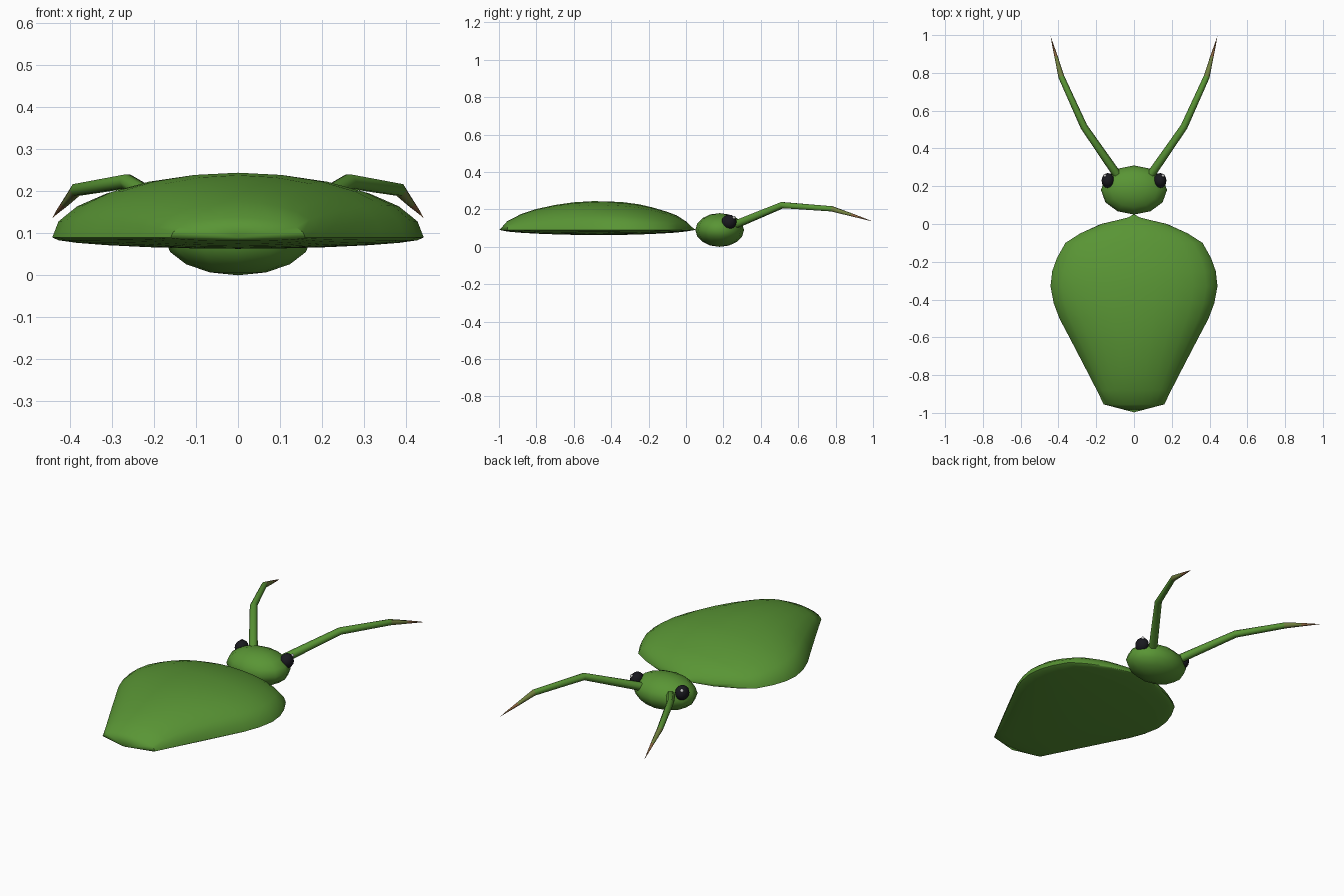
import bpy, bmesh
from math import sin, cos, pi
from mathutils import Vector, Matrix

if "Cube" in bpy.data.objects:
    bpy.data.objects.remove(bpy.data.objects["Cube"])


def mat(name, col):
    m = bpy.data.materials.new(name)
    m.diffuse_color = (*col, 1)
    m.use_nodes = True
    m.node_tree.nodes["Principled BSDF"].inputs["Base Color"].default_value = m.diffuse_color
    return m


GREEN = mat("leaf_green", (0.10, 0.30, 0.035))
OLIVE = mat("olive", (0.17, 0.22, 0.05))
BROWN = mat("brown", (0.26, 0.13, 0.05))
BLACK = mat("eye_black", (0.01, 0.01, 0.014))
WHITE = mat("glint_white", (0.9, 0.9, 0.9))


def finish(bm, name, mats, angle):
    bmesh.ops.recalc_face_normals(bm, faces=bm.faces)
    me = bpy.data.meshes.new(name)
    bm.to_mesh(me)
    bm.free()
    for m in mats:
        me.materials.append(m)
    ob = bpy.data.objects.new(name, me)
    bpy.context.collection.objects.link(ob)
    bpy.ops.object.select_all(action='DESELECT')
    ob.select_set(True)
    bpy.context.view_layer.objects.active = ob
    bpy.ops.object.shade_smooth_by_angle(angle=angle)
    return ob


def loft(bm, rings, start, end, mat_ids=None):
    """Skin closed rings and close both ends with a point."""
    loops = [[bm.verts.new(p) for p in r] for r in rings]
    a, b = bm.verts.new(start), bm.verts.new(end)
    n = len(loops[0])
    for k, (r, s) in enumerate(zip(loops, loops[1:])):
        for i in range(n):
            j = (i + 1) % n
            f = bm.faces.new((r[i], r[j], s[j], s[i]))
            f.material_index = mat_ids[k] if mat_ids else 0
    for i in range(n):
        j = (i + 1) % n
        bm.faces.new((a, loops[0][j], loops[0][i]))
        f = bm.faces.new((b, loops[-1][i], loops[-1][j]))
        f.material_index = mat_ids[-1] if mat_ids else 0


def ellipsoid(name, centre, size, segs, rings, m):
    bm = bmesh.new()
    bmesh.ops.create_uvsphere(
        bm, u_segments=segs, v_segments=rings, radius=1,
        matrix=Matrix.Translation(centre) @ Matrix.Diagonal((*size, 1)))
    return finish(bm, name, [m], pi)


# body: domed top, shallow underside, stations of (y, half width, dome height)
stations = [(-0.955, 0.16, 0.048), (-0.88, 0.197, 0.086), (-0.8, 0.238, 0.112),
            (-0.7, 0.29, 0.134), (-0.6, 0.342, 0.148), (-0.5, 0.395, 0.154),
            (-0.42, 0.425, 0.153), (-0.33, 0.442, 0.148), (-0.25, 0.433, 0.137),
            (-0.18, 0.408, 0.121), (-0.1, 0.363, 0.097), (-0.05, 0.285, 0.078),
            (0.0, 0.175, 0.046), (0.02, 0.09, 0.027), (0.035, 0.03, 0.013)]
RIM = 0.09
N = 24
rings = []
for y, w, h in stations:
    ring = []
    for i in range(N):
        t = 2 * pi * i / N
        z = h * sin(t) if sin(t) > 0 else 0.175 * h * sin(t)
        ring.append((w * cos(t), y, RIM + z))
    rings.append(ring)
bm = bmesh.new()
loft(bm, rings, (0, -0.997, RIM), (0, 0.052, RIM))
finish(bm, "body", [GREEN], 0.75)

# head
ellipsoid("head", (0, 0.18, 0.09), (0.175, 0.13, 0.09), 12, 8, GREEN)

# antenna path: (point, radius)
path = [((0.085, 0.255, 0.115), 0.023), ((0.265, 0.515, 0.223), 0.019),
        ((0.385, 0.78, 0.203), 0.016), ((0.412, 0.885, 0.171), 0.009),
        ((0.43, 0.95, 0.151), 0.004)]
tip = Vector((0.442, 0.996, 0.136))

for side, label in ((1, "right"), (-1, "left")):
    # eye and its glint
    ellipsoid(f"{label}_eye", (side * 0.138, 0.23, 0.133),
              (0.034, 0.04, 0.039), 12, 8, BLACK)
    ellipsoid(f"{label}_eye_glint", (side * 0.154, 0.256, 0.157),
              (0.009, 0.009, 0.009), 8, 6, WHITE)

    # antenna
    pts = [Vector(p) for p, r in path] + [tip]
    rings = []
    for k, (p, r) in enumerate(path):
        d = (pts[k + 1] - pts[max(k - 1, 0)]).normalized()
        u = d.cross(Vector((0, 0, 1))).normalized()
        v = u.cross(d)
        ring = [pts[k] + r * (cos(i * pi / 3) * u + sin(i * pi / 3) * v)
                for i in range(6)]
        rings.append([(side * q.x, q.y, q.z) for q in ring])
    bm = bmesh.new()
    loft(bm, rings, (side * pts[0].x, pts[0].y, pts[0].z),
         (side * tip.x, tip.y, tip.z), [0, 0, 1, 2, 2])
    finish(bm, f"{label}_antenna", [GREEN, OLIVE, BROWN], 1.1)
